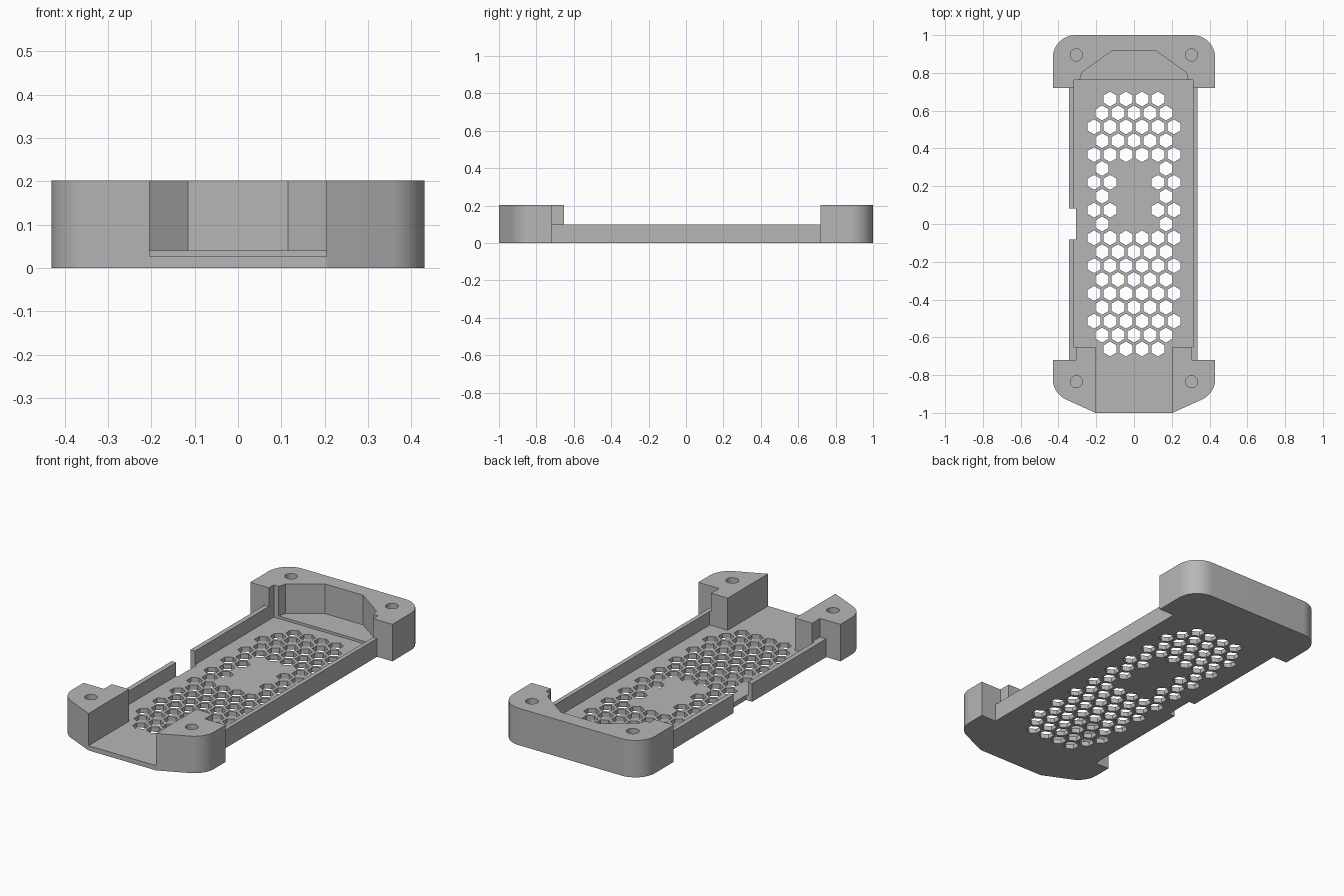
import bpy, bmesh, math

if "Cube" in bpy.data.objects:
    bpy.data.objects.remove(bpy.data.objects["Cube"])

grey = bpy.data.materials.new("plain grey")
grey.diffuse_color = (0.47, 0.47, 0.47, 1)
grey.use_nodes = True
grey.node_tree.nodes["Principled BSDF"].inputs["Base Color"].default_value = grey.diffuse_color


def prisms(name, outlines, z0, z1):
    """One object made of upright prisms, one for each counter-clockwise outline."""
    bm = bmesh.new()
    for pts in outlines:
        face = bm.faces.new([bm.verts.new((x, y, z0)) for x, y in pts])
        side = bmesh.ops.extrude_face_region(bm, geom=[face])["geom"]
        verts = [v for v in side if isinstance(v, bmesh.types.BMVert)]
        bmesh.ops.translate(bm, verts=verts, vec=(0, 0, z1 - z0))
    bmesh.ops.recalc_face_normals(bm, faces=bm.faces)
    mesh = bpy.data.meshes.new(name)
    bm.to_mesh(mesh)
    bm.free()
    mesh.materials.append(grey)
    ob = bpy.data.objects.new(name, mesh)
    bpy.context.collection.objects.link(ob)
    return ob


def arc(cx, cy, r, a0, a1, n=12):
    angles = [math.radians(a0 + (a1 - a0) * i / n) for i in range(n + 1)]
    return [(cx + r * math.cos(a), cy + r * math.sin(a)) for a in angles]


def ring(cx, cy, r, n, start=0):
    return arc(cx, cy, r, start, start + 360, n)[:-1]


def rect(x0, x1, y0, y1):
    return [(x0, y0), (x1, y0), (x1, y1), (x0, y1)]


def cut(ob, cutter):
    cutter.hide_render = True
    mod = ob.modifiers.new("cut", 'BOOLEAN')
    mod.operation = 'DIFFERENCE'
    mod.solver = 'EXACT'
    mod.object = cutter
    bpy.context.view_layer.objects.active = ob
    bpy.ops.object.modifier_apply(modifier=mod.name)
    bpy.data.objects.remove(cutter)


# Full outline: chamfered front end, narrow waist, rounded back end
outline = [(-0.204, -1), (0.204, -1)]
outline += arc(0.31, -0.82, 0.12, -65, 0)
outline += [(0.43, -0.72), (0.337, -0.72), (0.337, 0.72), (0.43, 0.72)]
outline += arc(0.31, 0.88, 0.12, 0, 90)
outline += arc(-0.31, 0.88, 0.12, 90, 180)
outline += [(-0.43, 0.72), (-0.344, 0.72), (-0.344, -0.72), (-0.43, -0.72)]
outline += arc(-0.31, -0.82, 0.12, 180, 245)
tray = prisms("tray", [outline], 0, 0.202)

# Tray pocket running out through the front channel
cut(tray, prisms("pocket_cutter", [[
    (-0.204, -1.1), (0.204, -1.1), (0.204, -0.652), (0.313, -0.652),
    (0.313, 0.762), (-0.317, 0.762), (-0.317, -0.652), (-0.204, -0.652)]], 0.026, 0.3))

# Raised recess in the back block
cut(tray, prisms("recess_cutter", [[
    (-0.287, 0.70), (0.287, 0.70), (0.287, 0.762), (0.276, 0.803),
    (0.115, 0.917), (-0.115, 0.917), (-0.276, 0.803), (-0.287, 0.762)]], 0.04, 0.3))

# Side walls lowered between the end blocks
cut(tray, prisms("rail_cutter", [rect(-0.5, -0.307, -0.72, 0.72),
                                 rect(0.304, 0.5, -0.72, 0.72)], 0.1, 0.3))

# Notch in the left wall
cut(tray, prisms("notch_cutter", [rect(-0.5, -0.307, -0.081, 0.081)], -0.1, 0.3))

# Blind screw holes
cut(tray, prisms("screw_cutter", [ring(x, y, 0.032, 24) for x in (-0.305, 0.305)
                                  for y in (-0.835, 0.895)], 0.04, 0.3))

# Honeycomb vents, with a blank patch in the middle
hexes = []
for row in range(-9, 10):
    count = 4 if abs(row) == 9 else (6 if row % 2 else 5)
    for i in range(count):
        x = (i - (count - 1) / 2) * 0.0845
        if 0 <= row <= 4 and abs(x) < 0.1:
            continue
        hexes.append(ring(x, row * 0.0735, 0.0395, 6, 30))
cut(tray, prisms("vent_cutter", hexes, -0.1, 0.15))

bpy.ops.object.select_all(action='DESELECT')
tray.select_set(True)
bpy.context.view_layer.objects.active = tray
bpy.ops.object.shade_smooth_by_angle(angle=math.radians(20))
